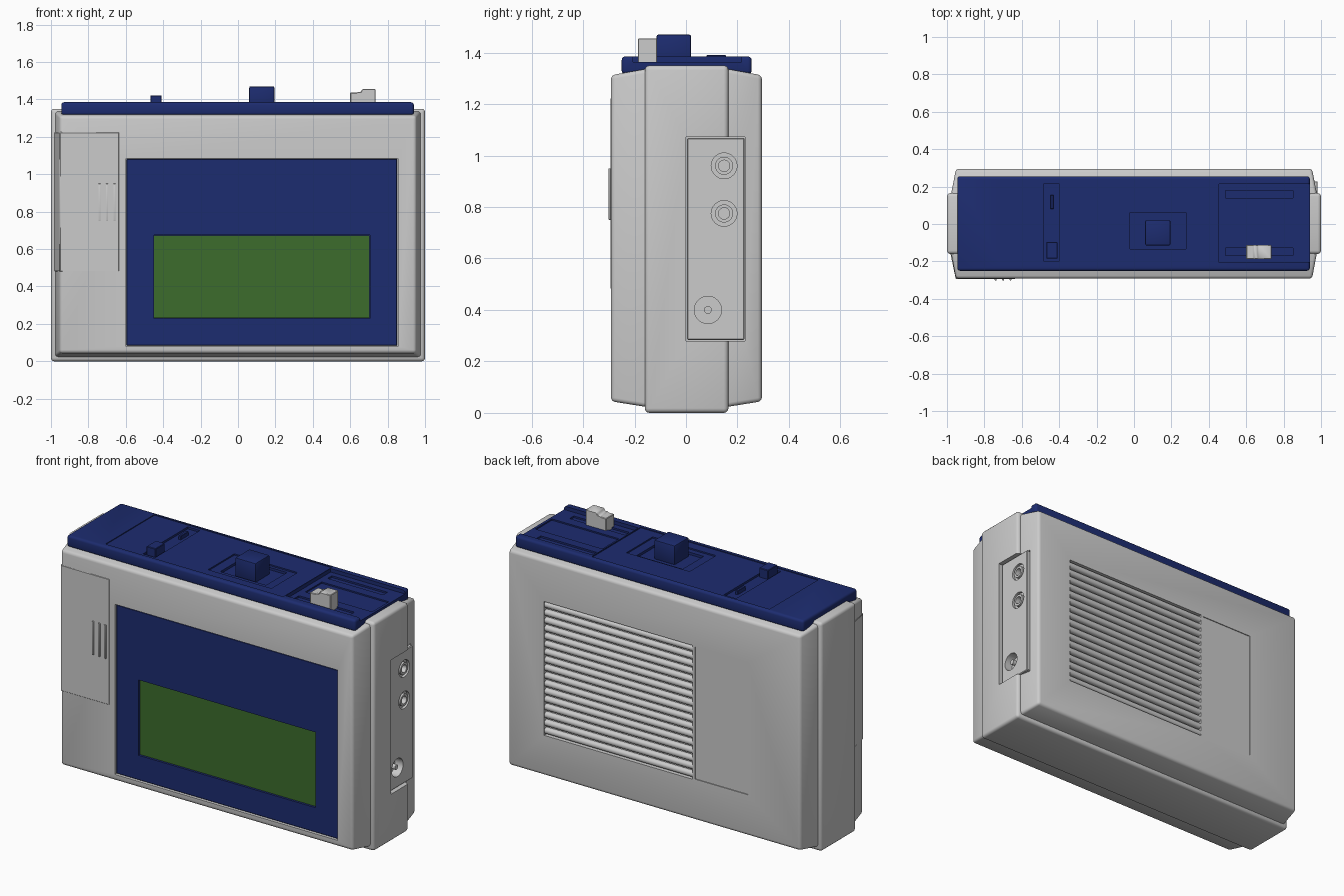
import bpy, bmesh, math
from mathutils import Matrix, Vector

if "Cube" in bpy.data.objects:
    bpy.data.objects.remove(bpy.data.objects["Cube"])


def material(name, rgb):
    m = bpy.data.materials.new(name)
    m.diffuse_color = (*rgb, 1)
    m.use_nodes = True
    m.node_tree.nodes["Principled BSDF"].inputs["Base Color"].default_value = m.diffuse_color
    return m


BLUE = material("blue_plastic", (0.012, 0.025, 0.16))
GREEN = material("green_window", (0.045, 0.15, 0.025))


def finish(name, bm, mat=None, bevel=0, segs=3):
    bmesh.ops.recalc_face_normals(bm, faces=bm.faces)
    if bevel:
        bmesh.ops.bevel(bm, geom=bm.edges[:], offset=bevel, segments=segs,
                        profile=0.5, affect='EDGES', clamp_overlap=True)
    me = bpy.data.meshes.new(name)
    bm.to_mesh(me)
    bm.free()
    ob = bpy.data.objects.new(name, me)
    bpy.context.collection.objects.link(ob)
    if mat:
        me.materials.append(mat)
    return ob


def extrude(name, pts, axis, a, b, mat=None, bevel=0, segs=3):
    """Extrude a 2D profile along an axis from a to b."""
    place = {'x': lambda p, t: (t, p[0], p[1]),
             'y': lambda p, t: (p[0], t, p[1]),
             'z': lambda p, t: (p[0], p[1], t)}[axis]
    bm = bmesh.new()
    lo = [bm.verts.new(place(p, a)) for p in pts]
    hi = [bm.verts.new(place(p, b)) for p in pts]
    bm.faces.new(lo)
    bm.faces.new(hi)
    n = len(pts)
    for i in range(n):
        j = (i + 1) % n
        bm.faces.new((lo[i], lo[j], hi[j], hi[i]))
    return finish(name, bm, mat, bevel, segs)


def box(name, x, y, z, mat=None, bevel=0, segs=3):
    pts = [(x[0], y[0]), (x[1], y[0]), (x[1], y[1]), (x[0], y[1])]
    return extrude(name, pts, 'z', z[0], z[1], mat, bevel, segs)


def rod(name, r, x, y, z, mat=None, sides=32):
    """Cylinder lying along x."""
    bm = bmesh.new()
    m = Matrix.Translation(((x[0] + x[1]) / 2, y, z)) @ Matrix.Rotation(math.pi / 2, 4, 'Y')
    bmesh.ops.create_cone(bm, cap_ends=True, segments=sides, radius1=r, radius2=r,
                          depth=x[1] - x[0], matrix=m)
    return finish(name, bm, mat)


def cut(ob, cutter):
    """Subtract the cutter, apply, and remove it."""
    mod = ob.modifiers.new("cut", 'BOOLEAN')
    mod.operation = 'DIFFERENCE'
    mod.solver = 'EXACT'
    mod.object = cutter
    bpy.context.view_layer.objects.active = ob
    bpy.ops.object.modifier_apply(modifier=mod.name)
    bpy.data.objects.remove(cutter, do_unlink=True)


def cut_box(ob, x, y, z):
    cut(ob, box("cutter", x, y, z))


def shell(name, y_in, y_seam, y_out):
    """Half case, tapering from the seam to its outer face."""
    bm = bmesh.new()
    rings = []
    for y, hx, z0, z1 in ((y_in, .977, .024, 1.336), (y_seam, .977, .024, 1.336),
                          (y_out, .952, .045, 1.312)):
        rings.append([bm.verts.new((sx * hx, y, z))
                      for sx, z in ((-1, z0), (1, z0), (1, z1), (-1, z1))])
    bm.faces.new(rings[0])
    bm.faces.new(rings[2])
    for a, b in zip(rings, rings[1:]):
        for i in range(4):
            j = (i + 1) % 4
            bm.faces.new((a[i], a[j], b[j], b[i]))
    edges = [e for e in bm.edges if any(v in rings[2] for v in e.verts)
             or (e.verts[0].co - e.verts[1].co).normalized().y ** 2 > .9]
    bmesh.ops.recalc_face_normals(bm, faces=bm.faces)
    bmesh.ops.bevel(bm, geom=edges, offset=.016, segments=3, profile=.5, affect='EDGES')
    return finish(name, bm)


# Case: middle band and two tapered halves
band = box("middle_band", (-1, 1), (-.16, .165), (0, 1.35))
bev = band.modifiers.new("bevel", 'BEVEL')
bev.width, bev.segments = .018, 3
bpy.context.view_layer.objects.active = band
bpy.ops.object.modifier_apply(modifier="bevel")
front = shell("front_case", -.10, -.16, -.292)
back = shell("back_case", .10, .165, .295)

# Front window with green pane
cut_box(front, (-.6, .855), (-.4, -.255), (.08, 1.085))
window = box("window_frame", (-.596, .851), (-.284, -.25), (.084, 1.081), BLUE, .003, 1)
cut_box(window, (-.45, .705), (-.4, -.265), (.23, .675))
box("window_pane", (-.448, .703), (-.274, -.26), (.232, .673), GREEN)

# Wrap-around battery door with grip ribs
door = [(-.634, -.294), (-.953, -.294), (-.981, -.16), (-.981, -.13), (-.634, -.13)]
extrude("battery_door", door, 'z', .48, 1.225, None, .004, 1)
for x in (-.74, -.70, -.66):
    box("grip_rib", (x - .006, x + .006), (-.301, -.285), (.75, .95), None, .003, 2)

# Rear grille and label recess
cut_box(back, (-.25, .72), (.262, .4), (.28, 1.07))
cut_box(back, (-.61, -.265), (.29, .4), (.285, 1.065))
COUNT = 17
pitch = .79 / COUNT
for i in range(COUNT):
    rod("grille_slat", .0185, (-.252, .722), .2755, .28 + pitch * (i + .5), sides=16)

# Socket panel on the right side
for part in (band, back):
    cut_box(part, (.9, 1.1), (0, .23), (.28, 1.072))
panel = box("socket_panel", (.89, .982), (.004, .228), (.284, 1.068), None, .004, 1)
for z in (.775, .96):
    cut(panel, rod("cutter", .05, (.966, 1.1), .148, z))
    cut(panel, rod("cutter", .022, (.92, 1.1), .148, z))
    collar = rod("socket_collar", .035, (.95, .982), .148, z)
    cut(collar, rod("cutter", .022, (.9, 1.1), .148, z))
cut(panel, rod("cutter", .053, (.93, 1.1), .085, .4))
rod("power_pin", .015, (.92, .975), .085, .4, sides=20)

# Top cover with its recesses
cover = box("top_cover", (-.945, .94), (-.25, .255), (1.316, 1.385), BLUE, .014)
cut_box(cover, (-.71, .45), (-.222, .235), (1.38, 1.5))
cut_box(cover, (.455, 1.1), (-.205, .215), (1.364, 1.5))
cut_box(cover, (.488, .925), (-.07, .085), (1.356, 1.5))
for y in (-.148, .16):
    cut_box(cover, (.488, .85), (y - .02, y + .02), (1.354, 1.5))
cut_box(cover, (-.48, -.4), (-.2, .217), (1.368, 1.5))
cut_box(cover, (-.08, .333), (-.165, .08), (1.372, 1.5))
cut_box(cover, (-.022, .277), (-.133, .062), (1.358, 1.5))

# Top controls
box("main_button", (.06, .195), (-.115, .02), (1.353, 1.47), BLUE, .008, 2)
box("small_slider", (-.469, -.409), (-.185, -.097), (1.36, 1.422), BLUE, .003, 1)
box("indicator", (-.446, -.43), (.08, .155), (1.36, 1.391), BLUE, .002, 1)
steps = [(.6, 1.353), (.735, 1.353), (.735, 1.455), (.665, 1.455), (.657, 1.441),
         (.64, 1.441), (.636, 1.436), (.6, 1.436)]
extrude("volume_slider", steps, 'y', -.187, -.112, None, .003, 1)

# Smooth bevels, keep edges sharp
bpy.ops.object.select_all(action='DESELECT')
for ob in bpy.context.scene.objects:
    ob.select_set(True)
bpy.context.view_layer.objects.active = cover
bpy.ops.object.shade_smooth_by_angle(angle=math.radians(35))
